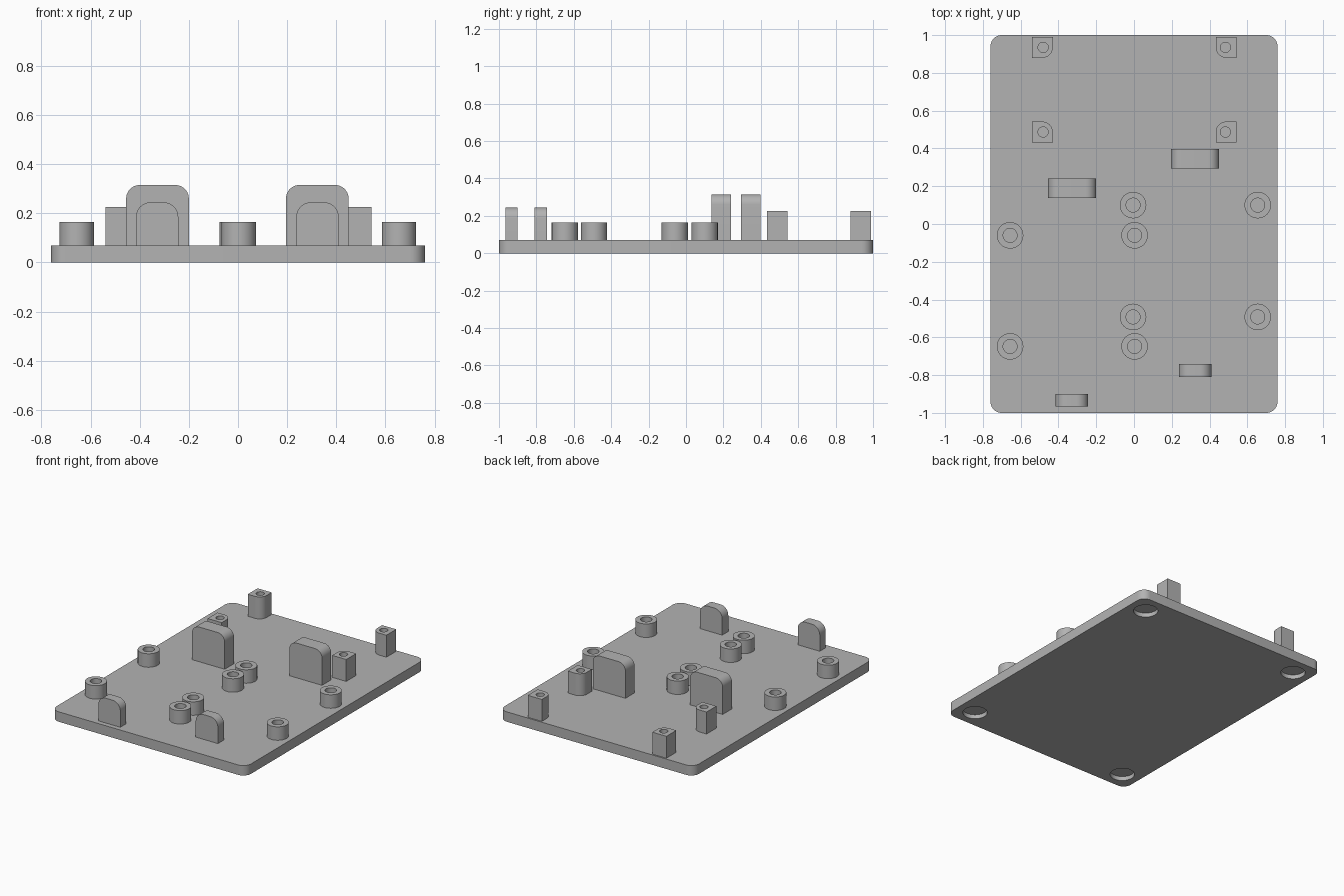
import bpy, bmesh
from math import sin, cos, pi, radians
from mathutils import Matrix

if "Cube" in bpy.data.objects:
    bpy.data.objects.remove(bpy.data.objects["Cube"], do_unlink=True)

PLATE_TOP = 0.07
SINK = 0.01  # how far raised parts reach into the plate

grey = bpy.data.materials.new("plain grey")
grey.use_nodes = True
colour = (0.45, 0.45, 0.45, 1)
grey.diffuse_color = colour
grey.node_tree.nodes["Principled BSDF"].inputs["Base Color"].default_value = colour


def rounded_rect(x0, x1, y0, y1, radii, steps=10):
    """Outline with radii for the corners (-,-), (+,-), (+,+), (-,+)."""
    corners = [(x0, y0, 1, 1), (x1, y0, -1, 1), (x1, y1, -1, -1), (x0, y1, 1, -1)]
    points = []
    for i, ((x, y, sx, sy), r) in enumerate(zip(corners, radii)):
        if r == 0:
            points.append((x, y))
            continue
        for k in range(steps + 1):
            a = pi + (i + k / steps) * pi / 2
            points.append((x + sx * r + r * cos(a), y + sy * r + r * sin(a)))
    return points


def circle(x, y, r, steps=48):
    return [(x + r * cos(2 * pi * k / steps), y + r * sin(2 * pi * k / steps))
            for k in range(steps)]


def prism(name, outlines, low, high, upright=False):
    """Extrude outlines along z, or along y when upright."""
    bm = bmesh.new()
    for outline in outlines:
        base = bm.faces.new([bm.verts.new((u, v, low)) for u, v in outline])
        side = bmesh.ops.extrude_face_region(bm, geom=[base], use_keep_orig=True)
        moved = [g for g in side["geom"] if isinstance(g, bmesh.types.BMVert)]
        bmesh.ops.translate(bm, verts=moved, vec=(0, 0, high - low))
    if upright:
        swap = Matrix(((1, 0, 0), (0, 0, 1), (0, 1, 0)))
        bmesh.ops.transform(bm, matrix=swap.to_4x4(), verts=bm.verts)
    bmesh.ops.recalc_face_normals(bm, faces=bm.faces)
    mesh = bpy.data.meshes.new(name)
    bm.to_mesh(mesh)
    bm.free()
    mesh.materials.append(grey)
    obj = bpy.data.objects.new(name, mesh)
    bpy.context.collection.objects.link(obj)
    return obj


def cut(obj, outlines, low, high):
    """Remove prisms from an object and discard the cutter."""
    cutter = prism("cutter", outlines, low, high)
    mod = obj.modifiers.new("holes", "BOOLEAN")
    mod.operation = "DIFFERENCE"
    mod.solver = "EXACT"
    mod.object = cutter
    graph = bpy.context.evaluated_depsgraph_get()
    result = bpy.data.meshes.new_from_object(obj.evaluated_get(graph))
    obj.modifiers.clear()
    obj.data = result
    bpy.data.objects.remove(cutter, do_unlink=True)


parts = []

# Base plate with four shallow foot recesses underneath
plate = prism("base_plate", [rounded_rect(-0.76, 0.76, -1, 1, [0.06] * 4)], 0, PLATE_TOP)
cut(plate, [circle(x, y, 0.08) for x in (-0.63, 0.63) for y in (-0.87, 0.87)], -0.05, 0.03)
parts.append(plate)

# Round hollow standoffs: two overlapping rectangular patterns
patterns = {"left": ((-0.005, 0.655), (0.10, -0.492)),
            "right": ((-0.656, 0.003), (-0.06, -0.648))}
for side, (xs, ys) in patterns.items():
    for x in xs:
        for y in ys:
            boss = prism(f"{side}_round_standoff", [circle(x, y, 0.07)],
                         PLATE_TOP - SINK, 0.165)
            cut(boss, [circle(x, y, 0.037)], 0, 0.3)
            parts.append(boss)

# Square posts, each with its inward-facing corner rounded
for x in (-0.485, 0.488):
    for y, inward in ((0.935, -1), (0.487, 1)):
        radii = [0.055 if (sx * x < 0 and sy == inward) else 0
                 for sx, sy in ((-1, -1), (1, -1), (1, 1), (-1, 1))]
        h = 0.055
        post = prism("square_post", [rounded_rect(x - h, x + h, y - h, y + h, radii)],
                     PLATE_TOP - SINK, 0.225)
        cut(post, [circle(x - 0.004 if x > 0 else x + 0.004, y, 0.027)], 0, 0.3)
        parts.append(post)

# Upright tabs with rounded top corners
tabs = [("right_large_tab", -0.455, -0.2, 0.137, 0.24, 0.315, 0.055),
        ("left_large_tab", 0.195, 0.45, 0.295, 0.397, 0.315, 0.055),
        ("right_small_tab", -0.415, -0.243, -0.966, -0.9, 0.245, 0.06),
        ("left_small_tab", 0.237, 0.41, -0.81, -0.742, 0.245, 0.06)]
for name, x0, x1, y0, y1, top, r in tabs:
    outline = rounded_rect(x0, x1, PLATE_TOP - SINK, top, [0, 0, r, r])
    parts.append(prism(name, [outline], y0, y1, upright=True))

# Smooth curved walls, keep edges sharp
bpy.ops.object.select_all(action="DESELECT")
for obj in parts:
    obj.select_set(True)
bpy.context.view_layer.objects.active = plate
bpy.ops.object.shade_smooth_by_angle(angle=radians(30))
